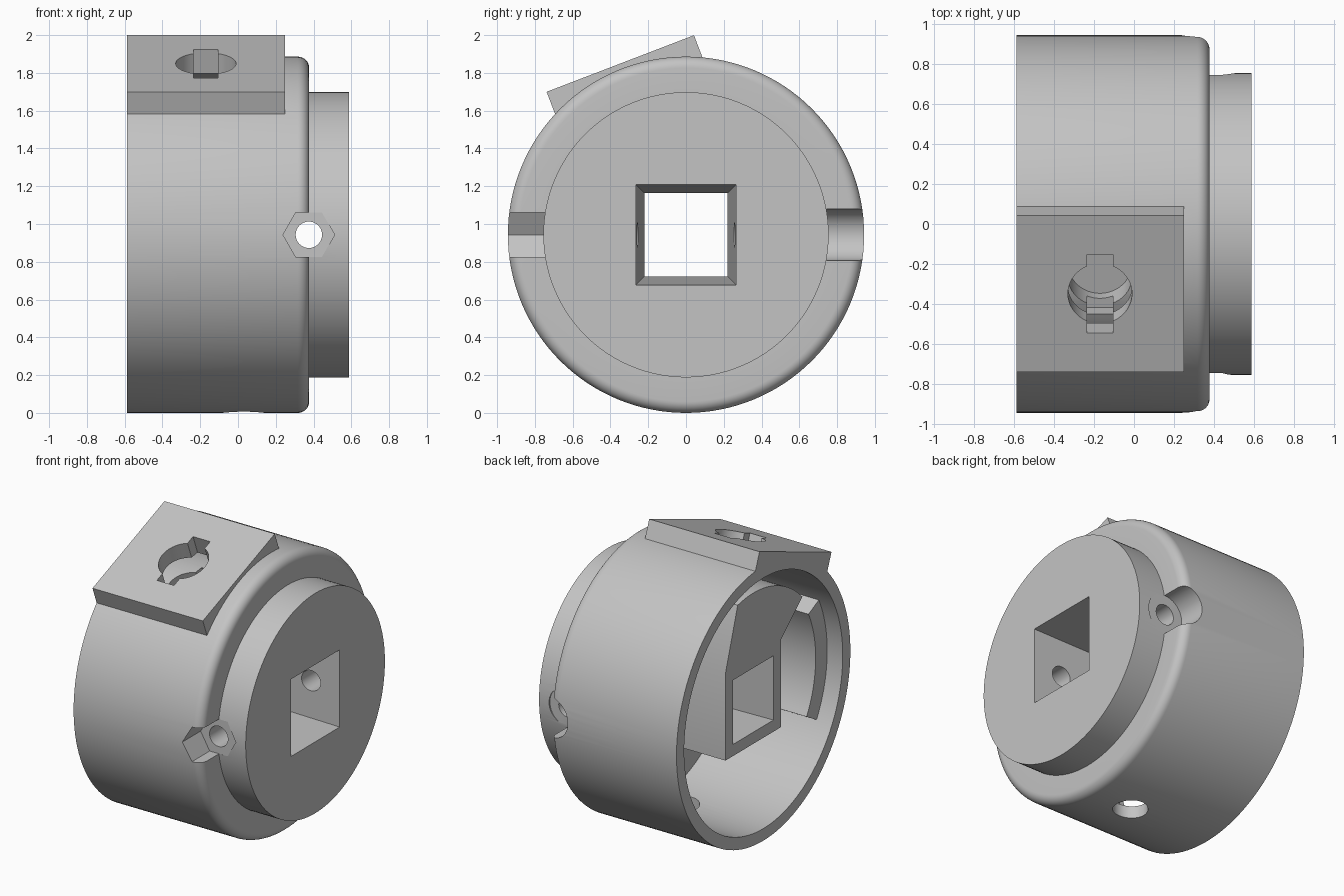
import bpy, bmesh
from math import sin, cos, pi, radians
from mathutils import Matrix

cube = bpy.data.objects.get("Cube")
if cube:
    bpy.data.objects.remove(cube, do_unlink=True)

grey = bpy.data.materials.new("plain grey")
grey.use_nodes = True
grey.diffuse_color = (0.55, 0.55, 0.55, 1)
grey.node_tree.nodes["Principled BSDF"].inputs["Base Color"].default_value = (0.55, 0.55, 0.55, 1)

R = 0.943            # housing radius, also the axis height
CAVITY = 0.86
CORE = 0.735
LEFT, RIGHT = -0.588, 0.587
SHOULDER = 0.377
LIFT = Matrix.Translation((0, 0, R))

# Frames that map a profile (p, q) and height h to an extrusion direction
ALONG_X = LIFT @ Matrix(((0, 0, 1, 0), (1, 0, 0, 0), (0, 1, 0, 0), (0, 0, 0, 1)))
ALONG_Y = LIFT @ Matrix(((0, 1, 0, 0), (0, 0, 1, 0), (1, 0, 0, 0), (0, 0, 0, 1)))
TILTED = LIFT @ Matrix.Rotation(radians(21), 4, 'X')


def arc(radius, start, end, n):
    """Points on an arc, angles in degrees from the top towards the front."""
    steps = [radians(start + (end - start) * i / n) for i in range(n + 1)]
    return [(-radius * sin(t), radius * cos(t)) for t in steps]


def circle(radius, n=48, cx=0, cy=0):
    return [(cx + radius * cos(2 * pi * i / n), cy + radius * sin(2 * pi * i / n))
            for i in range(n)]


def rect(w, d, cx=0, cy=0):
    return [(cx - w, cy - d), (cx + w, cy - d), (cx + w, cy + d), (cx - w, cy + d)]


def finish(name, bm):
    bmesh.ops.recalc_face_normals(bm, faces=bm.faces)
    mesh = bpy.data.meshes.new(name)
    bm.to_mesh(mesh)
    bm.free()
    mesh.materials.append(grey)
    ob = bpy.data.objects.new(name, mesh)
    bpy.context.collection.objects.link(ob)
    return ob


def prism(name, pts, h0, h1, frame, taper=1.0):
    bm = bmesh.new()
    low = [bm.verts.new(frame @ Matrix.Translation((p, q, h0)).translation) for p, q in pts]
    top = [bm.verts.new(frame @ Matrix.Translation((p * taper, q * taper, h1)).translation)
           for p, q in pts]
    bm.faces.new(low)
    bm.faces.new(top)
    for i in range(len(pts)):
        j = (i + 1) % len(pts)
        bm.faces.new((low[i], low[j], top[j], top[i]))
    return finish(name, bm)


def lathe(name, profile, n=128):
    """Revolve (x, radius) points about the housing axis, capping both ends."""
    bm = bmesh.new()
    rings = [[bm.verts.new((x, r * cos(2 * pi * i / n), R + r * sin(2 * pi * i / n)))
              for i in range(n)] for x, r in profile]
    for a, b in zip(rings, rings[1:]):
        for i in range(n):
            j = (i + 1) % n
            bm.faces.new((a[i], a[j], b[j], b[i]))
    bm.faces.new(rings[0])
    bm.faces.new(rings[-1])
    return finish(name, bm)


def combine(target, tool, operation):
    mod = target.modifiers.new("combine", 'BOOLEAN')
    mod.operation = operation
    mod.solver = 'EXACT'
    mod.object = tool
    bpy.context.view_layer.objects.active = target
    bpy.ops.object.modifier_apply(modifier=mod.name)
    bpy.data.objects.remove(tool, do_unlink=True)


# Housing with a rounded shoulder and a round boss
fillet = 0.06
edge = [(SHOULDER - fillet + fillet * sin(t), R - fillet + fillet * cos(t))
        for t in [pi / 2 * i / 8 for i in range(9)]]
housing = lathe("housing", [(LEFT, R)] + edge + [(SHOULDER, 0.755), (RIGHT, 0.755)])

# Tilted mounting pad, then the open cavity
combine(housing, prism("pad", rect(0.419, 0.418, -0.169), 0.8, 0.971, TILTED), 'UNION')
combine(housing, prism("cavity", circle(CAVITY, 128), -0.7, 0.2, ALONG_X), 'DIFFERENCE')

# Core sleeve with a column that flares towards the pad
core = [(-0.3, 0.3), (-0.3, -0.3), (0.3, -0.3), (0.3, 0.3)] + arc(CORE, -13.2, 46.5, 20)
combine(housing, prism("core", core, -0.51, 0.26, ALONG_X), 'UNION')

# Curved rib on the cavity wall
rib = arc(CORE, 63.5, 120, 20) + arc(0.89, 120, 63.5, 20)
combine(housing, prism("rib", rib, -0.47, 0.26, ALONG_X), 'UNION')

# Tapered square shaft opening
combine(housing, prism("shaft", rect(0.265, 0.265), RIGHT + 0.001, -0.52, ALONG_X, 0.83),
        'DIFFERENCE')

# Cross bolt with nut pocket in front and head pocket behind
bolt_x = 0.375
hexagon = [(0.137 * cos(t), bolt_x + 0.137 * sin(t))
           for t in [pi / 2 + i * pi / 3 for i in range(6)]]
combine(housing, prism("bolt", circle(0.07, 32, 0, bolt_x), -1, 1, ALONG_Y), 'DIFFERENCE')
combine(housing, prism("nut", hexagon, -1, -0.745, ALONG_Y), 'DIFFERENCE')
combine(housing, prism("head", circle(0.137, 48, 0, bolt_x), 0.745, 1, ALONG_Y), 'DIFFERENCE')

# Keyhole socket in the pad and drain hole underneath
combine(housing, prism("socket", circle(0.16, 48, -0.17), 0.55, 1.1, TILTED), 'DIFFERENCE')
combine(housing, prism("slot", rect(0.065, 0.21, -0.17), 0.62, 1.1, TILTED), 'DIFFERENCE')
combine(housing, prism("drain", circle(0.11, 48, 0.03), -1, -0.7, LIFT), 'DIFFERENCE')

# Smooth curves, sharp edges
bpy.ops.object.select_all(action='DESELECT')
housing.select_set(True)
bpy.context.view_layer.objects.active = housing
bpy.ops.object.shade_smooth_by_angle(angle=radians(25))
